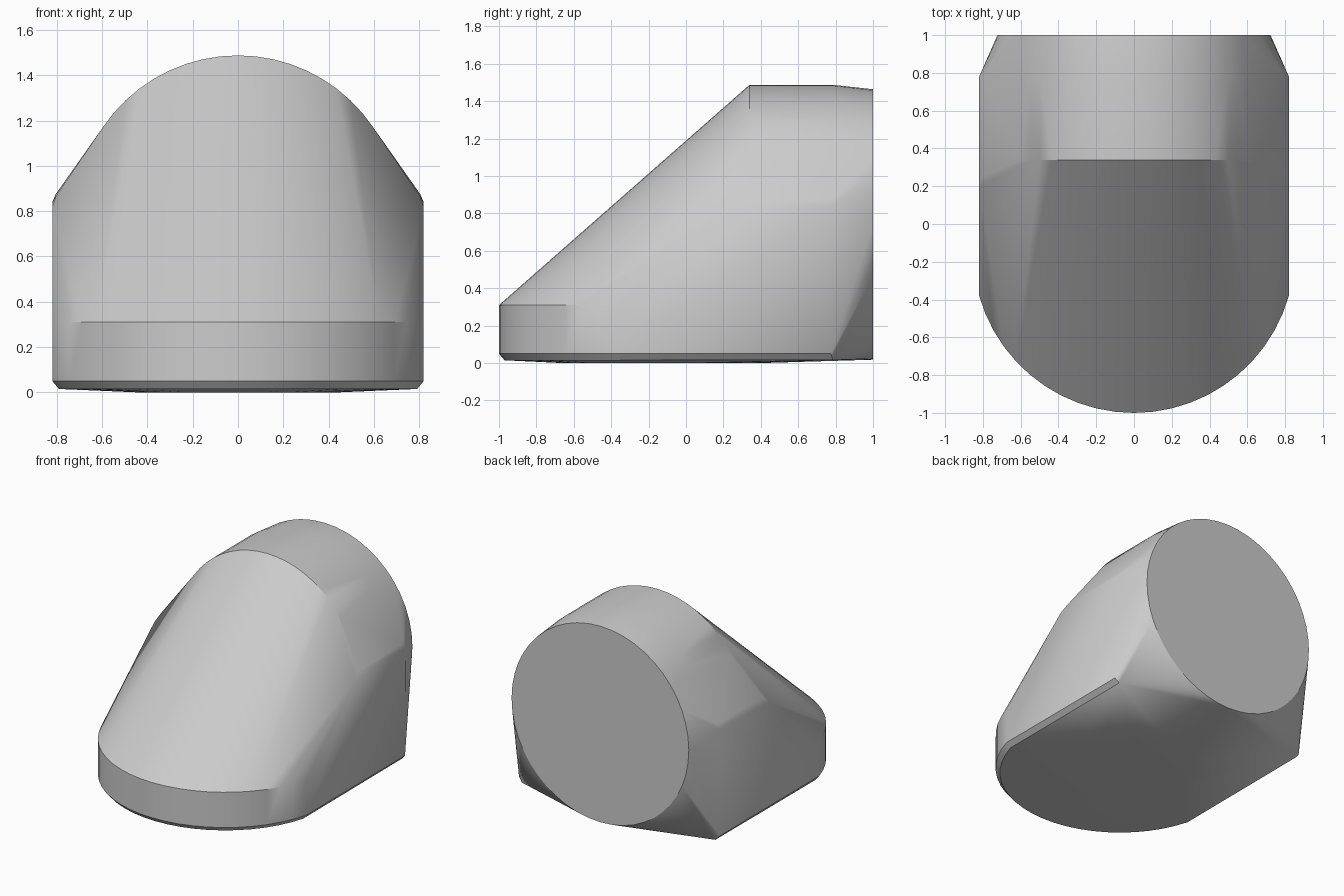
import bpy, bmesh
from math import sin, cos, pi, radians

cube = bpy.data.objects.get("Cube")
if cube:
    bpy.data.objects.remove(cube, do_unlink=True)

grey = bpy.data.materials.new("light_grey")
grey.use_nodes = True
grey.diffuse_color = (0.6, 0.6, 0.6, 1)
grey.node_tree.nodes["Principled BSDF"].inputs["Base Color"].default_value = (0.6, 0.6, 0.6, 1)

HALF = 0.82


def arc(radius, limit, count):
    """Offsets across and along for an arc symmetric about the middle."""
    angles = [radians(limit) * (2 * i / count - 1) for i in range(count + 1)]
    return [(radius * sin(a), radius * cos(a)) for a in angles]


points = []
# Rounded toe: upright wall with a small chamfer at the foot
for x, d in arc(0.852, 74.2, 22):
    points += [(x, -0.148 - d, 0.31), (x, -0.148 - d, 0.05),
               (x * 0.965, -0.148 - d * 0.965, 0.015)]
# Slightly crowned underside
points += [(0.46 * x, -0.13 + 0.53 * d, 0) for x, d in arc(1, 180, 24)]
# Arched top, running back from the slope
for x, d in arc(0.72, 56, 18):
    points += [(x, 0.34, 0.768 + d), (x, 0.78, 0.768 + d)]
# Flat sides with softened shoulders and lower rear corners
for s in (-1, 1):
    points += [(s * HALF, 0.2, 0.82), (s * HALF, 0.78, 0.84),
               (s * 0.805, 0.25, 0.865), (s * 0.805, 0.78, 0.875),
               (s * HALF, 0.775, 0.05), (s * 0.79, 0.785, 0.017)]
# Round back face
points += [(x, 1, 0.741 + z) for x, z in arc(0.723, 180, 48)]

bm = bmesh.new()
for p in points:
    bm.verts.new(p)
bmesh.ops.remove_doubles(bm, verts=bm.verts, dist=0.0005)
hull = bmesh.ops.convex_hull(bm, input=bm.verts)
spare = {v for v in hull["geom_interior"] + hull["geom_unused"]
         if isinstance(v, bmesh.types.BMVert)}
bmesh.ops.delete(bm, geom=list(spare), context="VERTS")
bmesh.ops.dissolve_limit(bm, angle_limit=radians(0.5), verts=bm.verts, edges=bm.edges)
bmesh.ops.recalc_face_normals(bm, faces=bm.faces)

mesh = bpy.data.meshes.new("sloped_body")
bm.to_mesh(mesh)
bm.free()
mesh.materials.append(grey)
body = bpy.data.objects.new("sloped_body", mesh)
bpy.context.collection.objects.link(body)

bpy.ops.object.select_all(action="DESELECT")
body.select_set(True)
bpy.context.view_layer.objects.active = body
bpy.ops.object.shade_smooth_by_angle(angle=radians(30))
